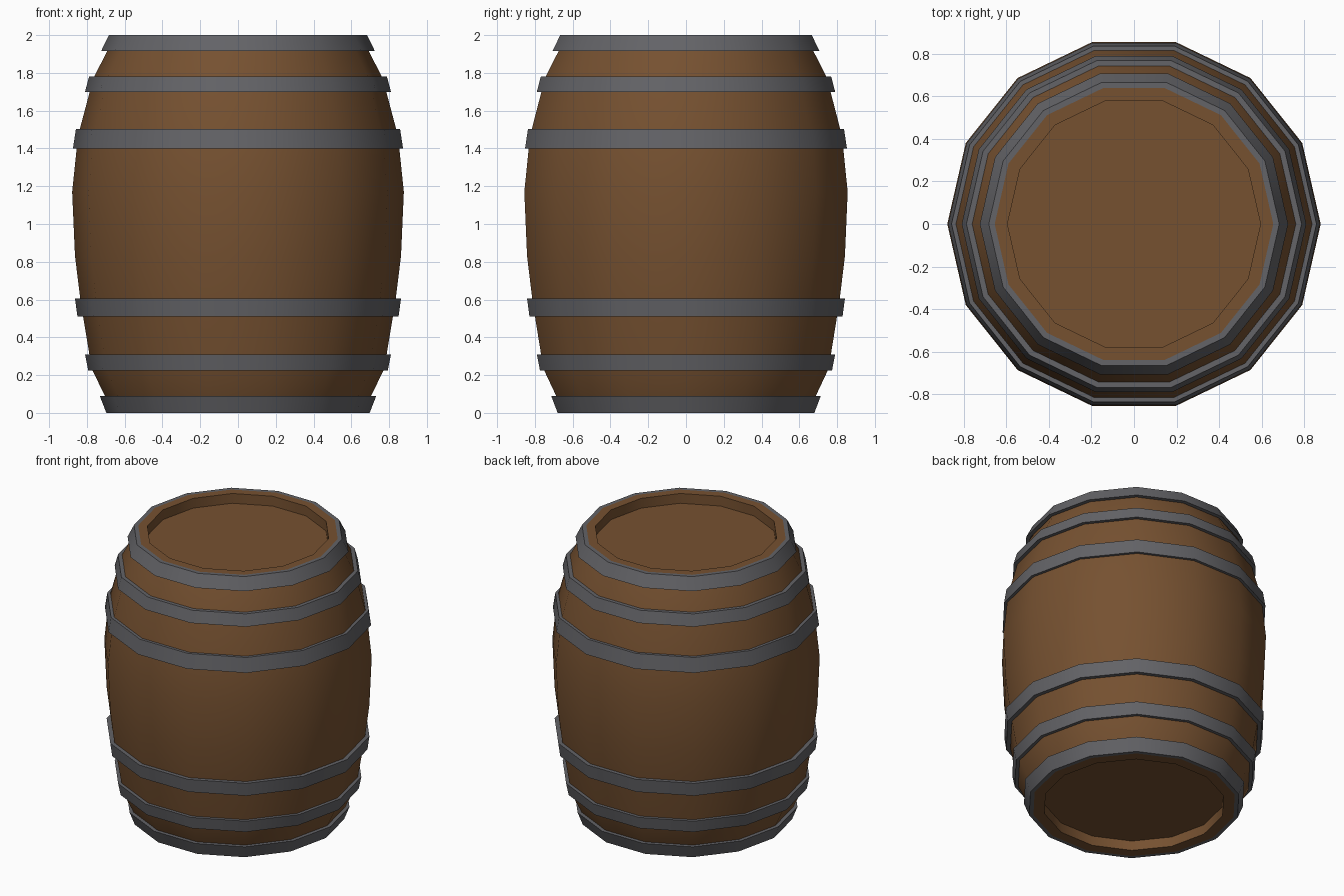
import bpy, bmesh, math

if "Cube" in bpy.data.objects:
    bpy.data.objects.remove(bpy.data.objects["Cube"])

SIDES = 14


def material(name, rgb):
    m = bpy.data.materials.new(name)
    m.diffuse_color = (*rgb, 1)
    m.use_nodes = True
    m.node_tree.nodes["Principled BSDF"].inputs["Base Color"].default_value = m.diffuse_color
    return m


wood = material("brown wood", (0.18, 0.082, 0.030))
iron = material("grey iron", (0.125, 0.125, 0.135))


def lathe(name, profile, mat, closed):
    """Spin a (radius, z) profile around z; open ends are capped with flat discs."""
    bm = bmesh.new()
    rings = []
    for r, z in profile:
        rings.append([bm.verts.new((r * math.cos(2 * math.pi * i / SIDES),
                                    r * math.sin(2 * math.pi * i / SIDES), z))
                      for i in range(SIDES)])
    pairs = list(zip(rings, rings[1:]))
    if closed:
        pairs.append((rings[-1], rings[0]))
    for a, b in pairs:
        for i in range(SIDES):
            j = (i + 1) % SIDES
            bm.faces.new((a[i], a[j], b[j], b[i]))
    if not closed:
        bm.faces.new(rings[0][::-1])
        bm.faces.new(rings[-1])
    bmesh.ops.recalc_face_normals(bm, faces=bm.faces)
    me = bpy.data.meshes.new(name)
    bm.to_mesh(me)
    bm.free()
    me.materials.append(mat)
    ob = bpy.data.objects.new(name, me)
    bpy.context.collection.objects.link(ob)
    bpy.ops.object.select_all(action='DESELECT')
    ob.select_set(True)
    bpy.context.view_layer.objects.active = ob
    bpy.ops.object.shade_smooth_by_angle(angle=math.radians(30))
    return ob


# bulging staves with a recessed lid and base
lathe("barrel_body", [
    (0.595, 0.07), (0.595, 0.0), (0.67, 0.0), (0.705, 0.09), (0.77, 0.225),
    (0.787, 0.31), (0.82, 0.51), (0.835, 0.605), (0.863, 0.83), (0.878, 1.17),
    (0.854, 1.40), (0.838, 1.50), (0.785, 1.70), (0.762, 1.78), (0.692, 1.915),
    (0.655, 2.0), (0.595, 2.0), (0.595, 1.93)], wood, False)

# iron hoops: bottom z, bottom radius, top z, top radius
hoops = {
    "bottom_rim_hoop": (0.0, 0.697, 0.09, 0.732),
    "lower_hoop": (0.225, 0.793, 0.31, 0.81),
    "lower_belly_hoop": (0.51, 0.85, 0.605, 0.863),
    "upper_belly_hoop": (1.40, 0.874, 1.503, 0.858),
    "upper_hoop": (1.70, 0.81, 1.782, 0.788),
    "top_rim_hoop": (1.915, 0.725, 2.0, 0.683),
}
for name, (z0, r0, z1, r1) in hoops.items():
    t = 0.04
    lathe(name, [(r0, z0), (r1, z1), (r1 - t * 0.7, z1), (r0 - t * 0.7, z0)], iron, True)
